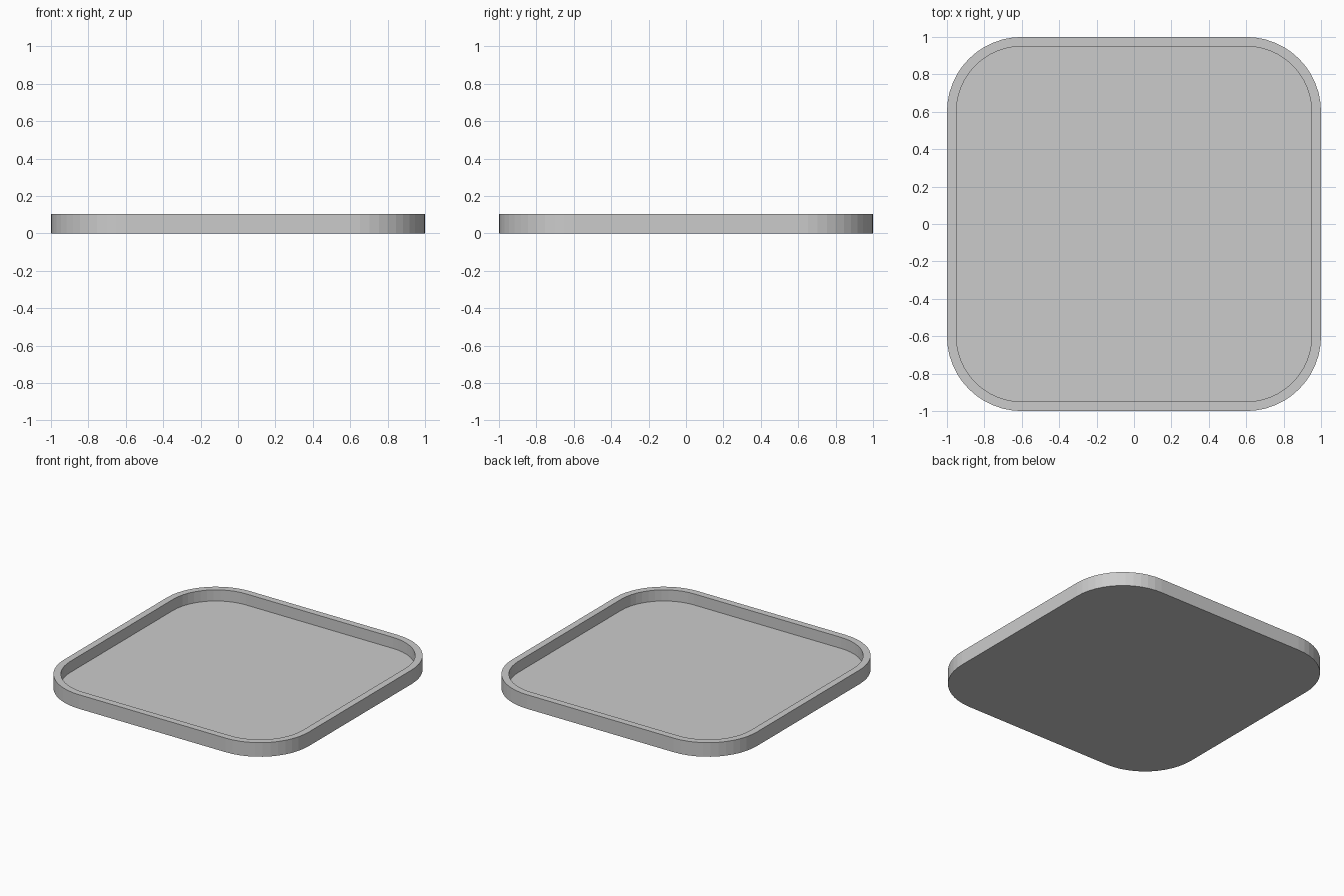
import bpy, bmesh, math

if "Cube" in bpy.data.objects:
    bpy.data.objects.remove(bpy.data.objects["Cube"])

HEIGHT, FLOOR, WALL = 0.104, 0.022, 0.05
CORNER, SEGMENTS = 0.4, 12


def rounded_loop(bm, half, radius, z):
    """Ring of vertices around a rounded square."""
    verts = []
    c = half - radius
    for q, (sx, sy) in enumerate(((1, 1), (-1, 1), (-1, -1), (1, -1))):
        for i in range(SEGMENTS + 1):
            a = math.radians(90) * (q + i / SEGMENTS)
            verts.append(bm.verts.new((sx * c + radius * math.cos(a),
                                       sy * c + radius * math.sin(a), z)))
    return verts


def bridge(bm, lower, upper):
    n = len(lower)
    for i in range(n):
        j = (i + 1) % n
        bm.faces.new((lower[i], lower[j], upper[j], upper[i]))


bm = bmesh.new()
# underside, outer wall, rim, inner wall, recessed floor
loops = [rounded_loop(bm, 1, CORNER, 0),
         rounded_loop(bm, 1, CORNER, HEIGHT),
         rounded_loop(bm, 1 - WALL, CORNER - WALL, HEIGHT),
         rounded_loop(bm, 1 - WALL, CORNER - WALL, FLOOR)]
for lower, upper in zip(loops, loops[1:]):
    bridge(bm, lower, upper)
bm.faces.new(loops[0][::-1])
bm.faces.new(loops[-1])
bmesh.ops.recalc_face_normals(bm, faces=bm.faces)

mesh = bpy.data.meshes.new("tray")
bm.to_mesh(mesh)
bm.free()
tray = bpy.data.objects.new("tray", mesh)
bpy.context.collection.objects.link(tray)
